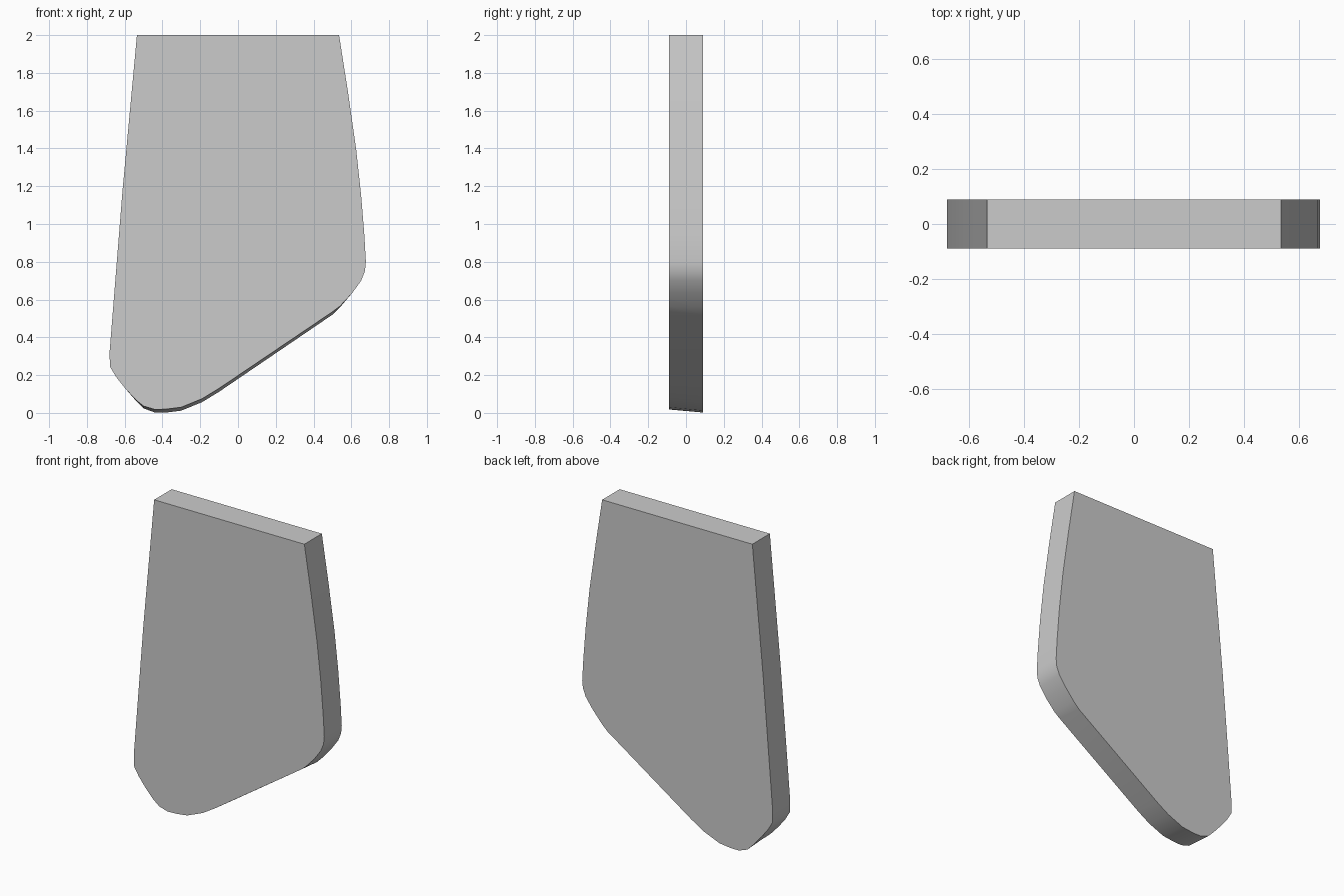
import bpy, bmesh, math

if "Cube" in bpy.data.objects:
    bpy.data.objects.remove(bpy.data.objects["Cube"])

# Front outline, clockwise from the top left: x, z, drop of the back edge
OUTLINE = [
    (-0.535, 2.0, 0), (0.535, 2.0, 0),
    (0.582, 1.7, 0), (0.625, 1.4, 0), (0.652, 1.15, 0), (0.669, 0.94, 0), (0.677, 0.8, 0),
    (0.672, 0.75, 0), (0.652, 0.7, 0), (0.605, 0.635, 0), (0.54, 0.565, 0.006),
    (0.50, 0.535, 0.015), (-0.1, 0.13, 0.018), (-0.19, 0.075, 0.018),
    (-0.3, 0.03, 0.018), (-0.38, 0.02, 0.018), (-0.44, 0.018, 0.016),
    (-0.50, 0.036, 0.012), (-0.54, 0.068, 0.004), (-0.6, 0.133, 0),
    (-0.645, 0.19, 0), (-0.678, 0.245, 0), (-0.68, 0.32, 0), (-0.612, 1.17, 0),
]
HALF = 0.089

# Plate: outline on both faces, joined by a rim
bm = bmesh.new()
front = [bm.verts.new((x, -HALF, z)) for x, z, d in OUTLINE]
back = [bm.verts.new((x, HALF, z - d)) for x, z, d in OUTLINE]
bm.faces.new(front)
bm.faces.new(back[::-1])
for i in range(len(front)):
    j = (i + 1) % len(front)
    bm.faces.new((front[i], front[j], back[j], back[i]))
bmesh.ops.recalc_face_normals(bm, faces=bm.faces)

mesh = bpy.data.meshes.new("tapered_plate")
bm.to_mesh(mesh)
bm.free()
plate = bpy.data.objects.new("tapered_plate", mesh)
bpy.context.collection.objects.link(plate)

# Smooth rim with sharp borders
bpy.context.view_layer.objects.active = plate
plate.select_set(True)
bpy.ops.object.shade_smooth_by_angle(angle=math.radians(30))
